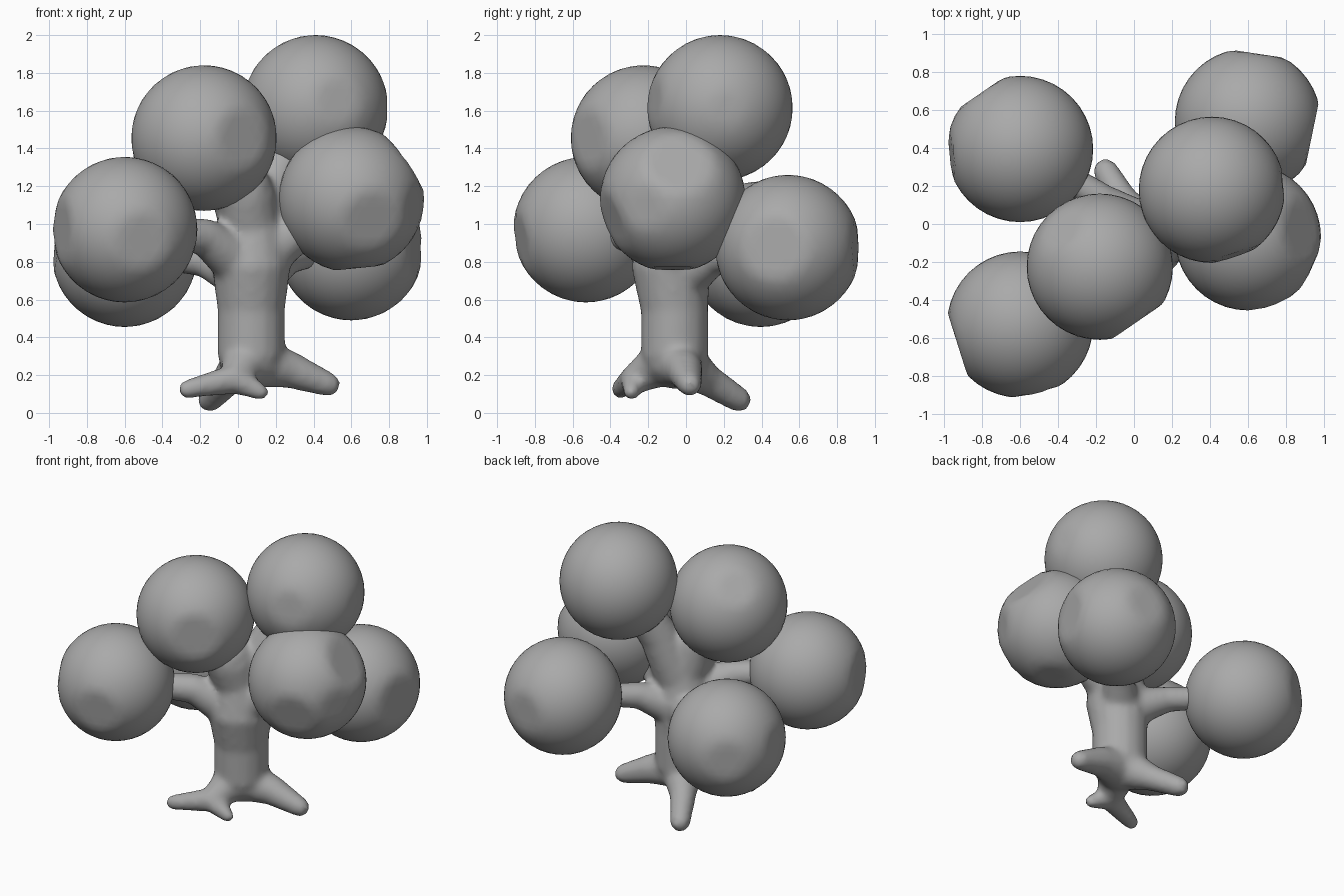
import bpy
import bmesh
from mathutils import Vector

cube = bpy.data.objects.get("Cube")
if cube:
    bpy.data.objects.remove(cube, do_unlink=True)

grey = bpy.data.materials.new("plain grey")
grey.use_nodes = True
colour = (0.4, 0.4, 0.4, 1)
grey.diffuse_color = colour
grey.node_tree.nodes["Principled BSDF"].inputs["Base Color"].default_value = colour


def finish(name, bm, location=(0, 0, 0)):
    mesh = bpy.data.meshes.new(name)
    for face in bm.faces:
        face.smooth = True
    bm.to_mesh(mesh)
    bm.free()
    mesh.materials.append(grey)
    obj = bpy.data.objects.new(name, mesh)
    obj.location = location
    bpy.context.collection.objects.link(obj)
    return obj


def foliage_ball(name, centre, flats):
    """Round clump with flattened patches; each flat is (direction, depth)."""
    bm = bmesh.new()
    bmesh.ops.create_icosphere(bm, subdivisions=4, radius=0.385)
    for direction, depth in flats:
        n = Vector(direction).normalized()
        for v in bm.verts:
            over = v.co.dot(n) - depth
            if over > 0:
                v.co -= n * over
    return finish(name, bm, centre)


def add_limb(bm, points):
    """Tapered limb through (x, y, z, radius) points with rounded joints."""
    for x, y, z, r in points:
        ball = bmesh.ops.create_icosphere(bm, subdivisions=2, radius=r)
        bmesh.ops.translate(bm, verts=ball["verts"], vec=(x, y, z))
    for a, b in zip(points, points[1:]):
        p, q = Vector(a[:3]), Vector(b[:3])
        cone = bmesh.ops.create_cone(bm, cap_ends=True, segments=16, radius1=a[3],
                                     radius2=b[3], depth=(q - p).length)
        turn = (q - p).to_track_quat("Z", "Y").to_matrix()
        bmesh.ops.rotate(bm, verts=cone["verts"], matrix=turn)
        bmesh.ops.translate(bm, verts=cone["verts"], vec=(p + q) / 2)


# Foliage clumps
foliage_ball("foliage_upper_front", (-0.18, -0.225, 1.455),
             [((0.55, -0.8, 0), 0.35), ((-0.5, 0.5, 0.6), 0.365)])
foliage_ball("foliage_top", (0.41, 0.18, 1.615),
             [((0.3, -0.9, 0.1), 0.365), ((1, 0.1, 0), 0.375)])
foliage_ball("foliage_right_front", (-0.6, -0.53, 0.97),
             [((-0.95, -0.3, 0), 0.345), ((0.25, -0.95, -0.15), 0.355)])
foliage_ball("foliage_left_front", (0.6, -0.07, 1.13),
             [((0.8, 0.1, 0.55), 0.34), ((0.3, -0.9, -0.3), 0.35),
              ((0.1, 0, -1), 0.365), ((0.9, -0.4, -0.1), 0.365)])
foliage_ball("foliage_left_back", (0.6, 0.54, 0.875),
             [((0.97, -0.2, 0), 0.345), ((0.15, 1, 0), 0.36)])
foliage_ball("foliage_right_back", (-0.6, 0.395, 0.84),
             [((-0.55, 0.8, 0), 0.36), ((-1, -0.1, 0.1), 0.365)])

# Trunk, branches and roots, merged into one smooth body
limbs = [
    [(0.07, -0.06, 0.3, 0.18), (0.07, -0.06, 0.55, 0.18),
     (0.07, -0.08, 0.78, 0.21), (0.08, -0.08, 1.0, 0.16)],
    [(0.07, -0.08, 0.95, 0.16), (0.03, -0.13, 1.15, 0.17), (-0.08, -0.18, 1.3, 0.15)],
    [(0.1, -0.05, 0.95, 0.16), (0.19, 0.03, 1.22, 0.13), (0.3, 0.12, 1.45, 0.12)],
    [(0.03, -0.1, 0.78, 0.15), (-0.17, -0.25, 0.93, 0.1), (-0.4, -0.4, 0.96, 0.08)],
    [(0.02, 0, 0.72, 0.13), (-0.17, 0.13, 0.8, 0.085), (-0.4, 0.28, 0.83, 0.07)],
    [(0.1, -0.02, 0.72, 0.14), (0.26, 0.15, 0.82, 0.09), (0.45, 0.38, 0.86, 0.07)],
    [(0.1, -0.07, 0.82, 0.15), (0.4, -0.07, 1.02, 0.1)],
    # Roots
    [(0.05, -0.1, 0.28, 0.14), (-0.02, -0.27, 0.18, 0.08), (-0.27, -0.35, 0.125, 0.05)],
    [(-0.02, -0.27, 0.18, 0.08), (0.12, -0.29, 0.11, 0.045)],
    [(0.1, -0.05, 0.27, 0.14), (0.27, -0.01, 0.23, 0.1), (0.48, 0.02, 0.15, 0.065)],
    [(0.05, -0.03, 0.27, 0.14), (-0.06, 0.12, 0.17, 0.085), (-0.15, 0.28, 0.07, 0.068)],
]
body = bmesh.new()
for limb in limbs:
    add_limb(body, limb)
trunk = finish("trunk", body)
remesh = trunk.modifiers.new("merge", "REMESH")
remesh.mode = "VOXEL"
remesh.voxel_size = 0.02
remesh.use_smooth_shade = True
soften = trunk.modifiers.new("soften", "SMOOTH")
soften.factor = 0.5
soften.iterations = 8
